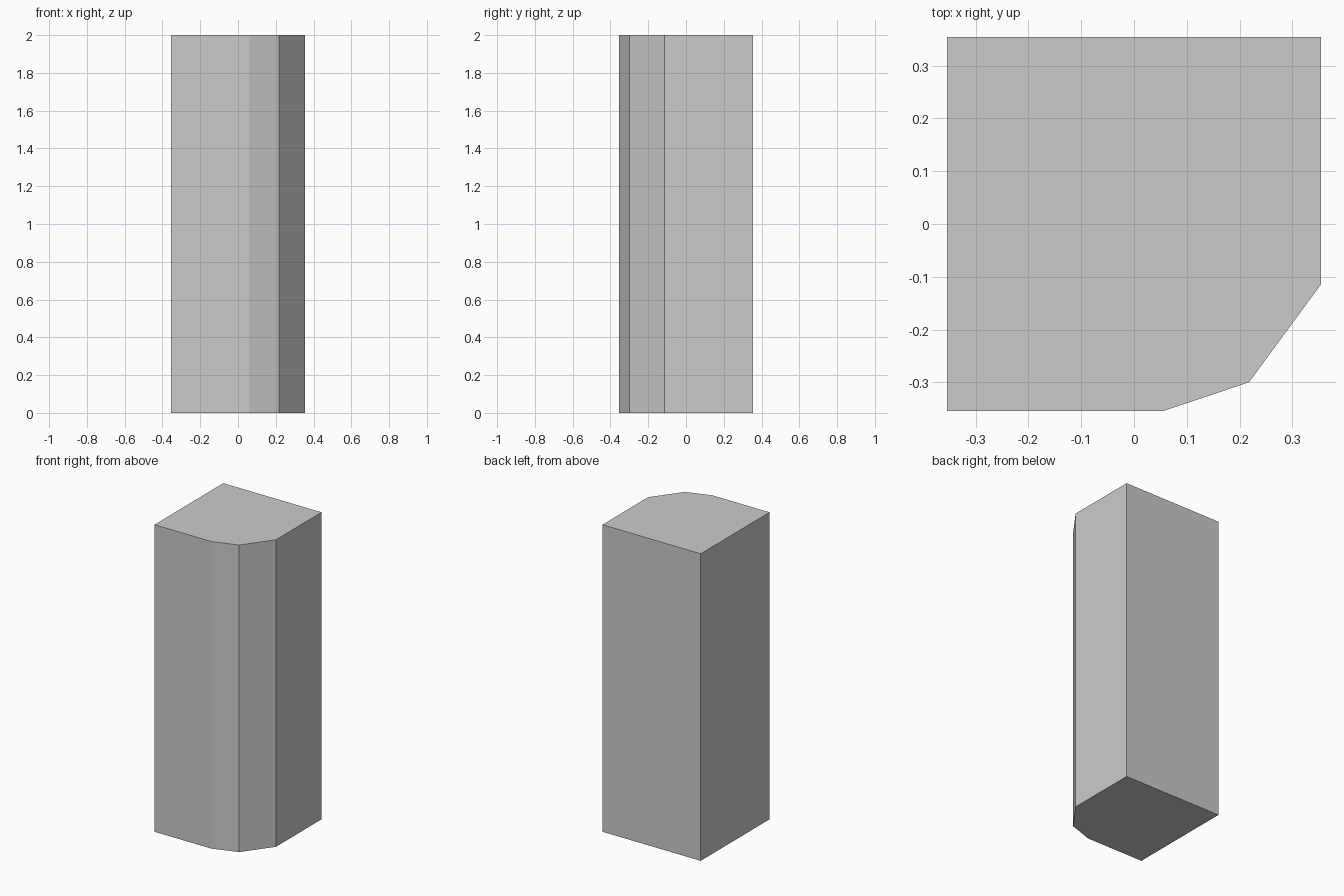
import bpy
import bmesh

if "Cube" in bpy.data.objects:
    bpy.data.objects.remove(bpy.data.objects["Cube"])

HALF = 0.354
HEIGHT = 2.0

# Square footprint with a two-facet cut at the front right corner
profile = [(-HALF, -HALF), (0.057, -HALF), (0.218, -0.30),
           (HALF, -0.115), (HALF, HALF), (-HALF, HALF)]

# Pillar: extrude the footprint upwards
bm = bmesh.new()
base = bm.faces.new([bm.verts.new((x, y, 0)) for x, y in profile])
extruded = bmesh.ops.extrude_face_region(bm, geom=[base], use_keep_orig=True)
top = [v for v in extruded["geom"] if isinstance(v, bmesh.types.BMVert)]
bmesh.ops.translate(bm, verts=top, vec=(0, 0, HEIGHT))
bmesh.ops.recalc_face_normals(bm, faces=bm.faces)

mesh = bpy.data.meshes.new("pillar")
bm.to_mesh(mesh)
bm.free()
pillar = bpy.data.objects.new("pillar", mesh)
bpy.context.collection.objects.link(pillar)
